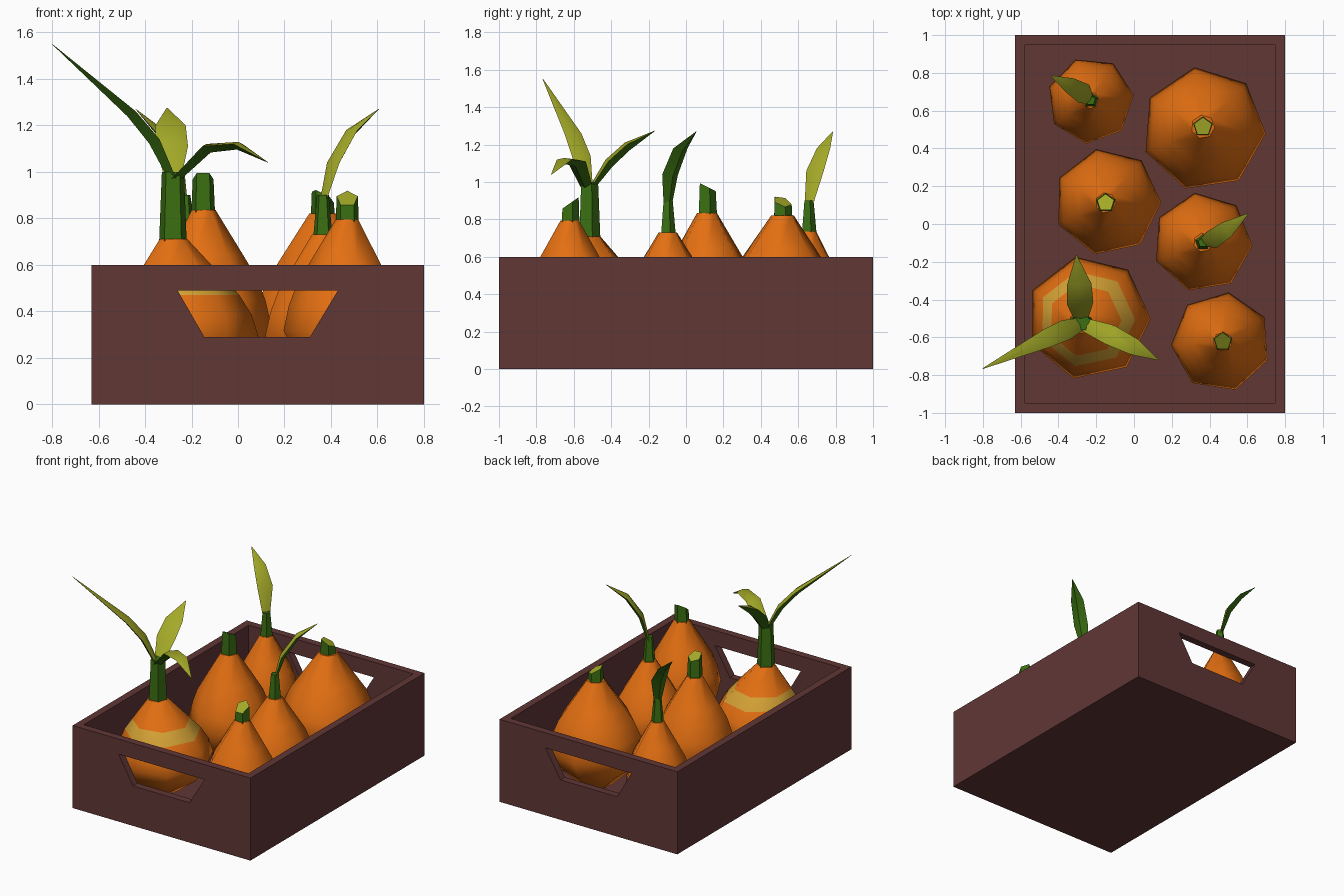
import bpy, bmesh, math
from mathutils import Vector

if "Cube" in bpy.data.objects:
    bpy.data.objects.remove(bpy.data.objects["Cube"])


def material(name, rgb):
    m = bpy.data.materials.new(name)
    m.diffuse_color = (*rgb, 1)
    m.use_nodes = True
    m.node_tree.nodes["Principled BSDF"].inputs["Base Color"].default_value = m.diffuse_color
    return m


BROWN = material("crate brown", (0.117, 0.038, 0.036))
ORANGE = material("bulb orange", (0.77, 0.16, 0.006))
GREEN = material("stem green", (0.042, 0.156, 0.006))
OLIVE = material("leaf olive", (0.37, 0.40, 0.021))
YELLOW = material("stripe yellow", (0.66, 0.36, 0.036))


def finish(name, bm, mats, smooth=None):
    bmesh.ops.recalc_face_normals(bm, faces=bm.faces[:])
    me = bpy.data.meshes.new(name)
    bm.to_mesh(me)
    bm.free()
    for m in mats:
        me.materials.append(m)
    ob = bpy.data.objects.new(name, me)
    bpy.context.collection.objects.link(ob)
    if smooth:
        bpy.context.view_layer.objects.active = ob
        ob.select_set(True)
        bpy.ops.object.shade_smooth_by_angle(angle=math.radians(smooth))
        ob.select_set(False)
    return ob


def loft(bm, rings, mat=lambda i, j: 0, cap_mats=(0, 0)):
    """Skin a list of point rings and cap both ends."""
    vs = [[bm.verts.new(p) for p in r] for r in rings]
    n = len(vs[0])
    for i in range(len(vs) - 1):
        for j in range(n):
            k = (j + 1) % n
            f = bm.faces.new((vs[i][j], vs[i][k], vs[i + 1][k], vs[i + 1][j]))
            f.material_index = mat(i, j)
    for r, m in ((vs[0], cap_mats[0]), (vs[-1], cap_mats[1])):
        bm.faces.new(r).material_index = m


def ring(x, y, z, r, n, start):
    return [(x + r * math.cos(start + j * math.tau / n),
             y + r * math.sin(start + j * math.tau / n), z) for j in range(n)]


# crate: floor, side walls and end walls with a hand hole
X0, X1, T, H = -0.63, 0.80, 0.053, 0.6


def box(name, lo, hi):
    bm = bmesh.new()
    loft(bm, [[(lo[0], lo[1], z), (hi[0], lo[1], z), (hi[0], hi[1], z), (lo[0], hi[1], z)]
              for z in (lo[2], hi[2])])
    finish(name, bm, [BROWN])


box("crate_floor", (X0 + T, -1 + T, 0), (X1 - T, 1 - T, 0.05))
box("crate_left_wall", (X0, -1 + T, 0), (X0 + T, 1 - T, H))
box("crate_right_wall", (X1 - T, -1 + T, 0), (X1, 1 - T, H))

for name, ya, yb in (("crate_front_wall", -1, -1 + T), ("crate_back_wall", 1 - T, 1)):
    outer = [(X0, 0), (X1, 0), (X1, H), (X0, H)]
    hole = [(-0.145, 0.29), (0.31, 0.29), (0.43, 0.49), (-0.26, 0.49)]
    bm = bmesh.new()
    loops = [[bm.verts.new((x, y, z)) for x, z in pts]
             for pts, y in ((outer, ya), (hole, ya), (hole, yb), (outer, yb))]
    for i in range(4):
        a, b = loops[i], loops[(i + 1) % 4]
        for j in range(4):
            k = (j + 1) % 4
            bm.faces.new((a[j], a[k], b[k], b[j]))
    finish(name, bm, [BROWN])

# bulbs: (relative height, relative radius)
PROFILE = [(0, 0.3), (0.18, 0.76), (0.35, 1), (0.5, 0.91), (0.63, 0.78), (0.75, 0.59), (1, 0.19)]
BASE = 0.06


def bulb(name, c, R, top, start, tip, striped=False):
    rings = []
    for t, r in PROFILE:
        k = max(0, (t - 0.5) / 0.5)
        x, y = (c[i] + (tip[i] - c[i]) * k for i in (0, 1))
        rings.append(ring(x, y, BASE + t * (top - BASE), r * R, 7, math.radians(start)))
    bm = bmesh.new()
    loft(bm, rings, lambda i, j: 1 if striped and i == 4 else 0)
    finish(name, bm, [ORANGE, YELLOW] if striped else [ORANGE], 50)


# stems: five sided, top cut on a slope
def stem(name, tip, z0, z1, r0, r1, slope=(0, 0), cut=True):
    lower = ring(*tip, z0 - 0.03, r0, 5, math.pi / 2)
    upper = [(x, y, z + slope[0] * (x - tip[0]) + slope[1] * (y - tip[1]))
             for x, y, z in ring(*tip, z1, r1, 5, math.pi / 2)]
    bm = bmesh.new()
    loft(bm, [lower, upper], cap_mats=(0, 1 if cut else 0))
    finish(name, bm, [GREEN, OLIVE])


# leaves: diamond section along a path, olive inside and green outside
def leaf(name, path, widths):
    P = [Vector(p) for p in path]
    d = P[-1] - P[0]
    d.z = 0
    d.normalize()
    side = Vector((-d.y, d.x, 0))
    rings = []
    for i, w in enumerate(widths):
        t = (P[min(i + 1, len(P) - 1)] - P[max(i - 1, 0)]).normalized()
        n = side.cross(t)
        if n.dot(Vector((0, 0, 1)) - d) < 0:
            n = -n
        rings.append([P[i] + side * w, P[i] + n * w * 0.2, P[i] - side * w, P[i] - n * w * 0.55])
    bm = bmesh.new()
    loft(bm, rings, lambda i, j: 1 if j < 2 else 0)
    finish(name, bm, [GREEN, OLIVE], 40)


bulb("bulb_back_left", (-0.23, 0.654), 0.23, 0.735, 110, (-0.23, 0.655))
bulb("bulb_back_right", (0.369, 0.503), 0.33, 0.82, 98.5, (0.365, 0.515))
bulb("bulb_middle_left", (-0.141, 0.117), 0.285, 0.835, 102, (-0.15, 0.112))
bulb("bulb_middle_right", (0.363, -0.097), 0.265, 0.73, 99, (0.365, -0.098))
bulb("bulb_front_left", (-0.241, -0.497), 0.33, 0.71, 102, (-0.28, -0.52), True)
bulb("bulb_front_right", (0.46, -0.624), 0.265, 0.795, 81, (0.47, -0.622))

stem("cut_stem_back_right", (0.365, 0.515), 0.82, 0.895, 0.055, 0.05, (-0.5, -0.3))
stem("cut_stem_middle_left", (-0.15, 0.112), 0.83, 0.975, 0.055, 0.047, (0, -0.5))
stem("cut_stem_front_right", (0.47, -0.622), 0.79, 0.885, 0.053, 0.048, (0, 0.7))
stem("stem_back_left", (-0.23, 0.655), 0.735, 0.90, 0.045, 0.027, cut=False)
stem("stem_middle_right", (0.365, -0.098), 0.73, 0.90, 0.045, 0.027, cut=False)
stem("stem_front_left", (-0.28, -0.52), 0.71, 1.0, 0.063, 0.05, cut=False)

leaf("leaf_back_left", [(-0.23, 0.655, 0.87), (-0.265, 0.69, 1.06), (-0.34, 0.735, 1.18), (-0.44, 0.785, 1.27)],
     [0.025, 0.055, 0.042, 0.002])
leaf("leaf_middle_right", [(0.365, -0.098, 0.87), (0.41, -0.085, 1.04), (0.49, -0.03, 1.18), (0.605, 0.055, 1.27)],
     [0.025, 0.05, 0.045, 0.002])
leaf("leaf_front_left_long", [(-0.28, -0.53, 0.97), (-0.36, -0.56, 1.14), (-0.46, -0.605, 1.26), (-0.8, -0.765, 1.55)],
     [0.035, 0.055, 0.05, 0.002])
leaf("leaf_front_left_side", [(-0.27, -0.53, 0.97), (-0.13, -0.585, 1.11), (0.0, -0.65, 1.12), (0.13, -0.72, 1.04)],
     [0.035, 0.055, 0.045, 0.002])
leaf("leaf_front_left_back", [(-0.28, -0.51, 0.97), (-0.285, -0.42, 1.11), (-0.29, -0.32, 1.20), (-0.305, -0.165, 1.275)],
     [0.035, 0.07, 0.065, 0.002])
